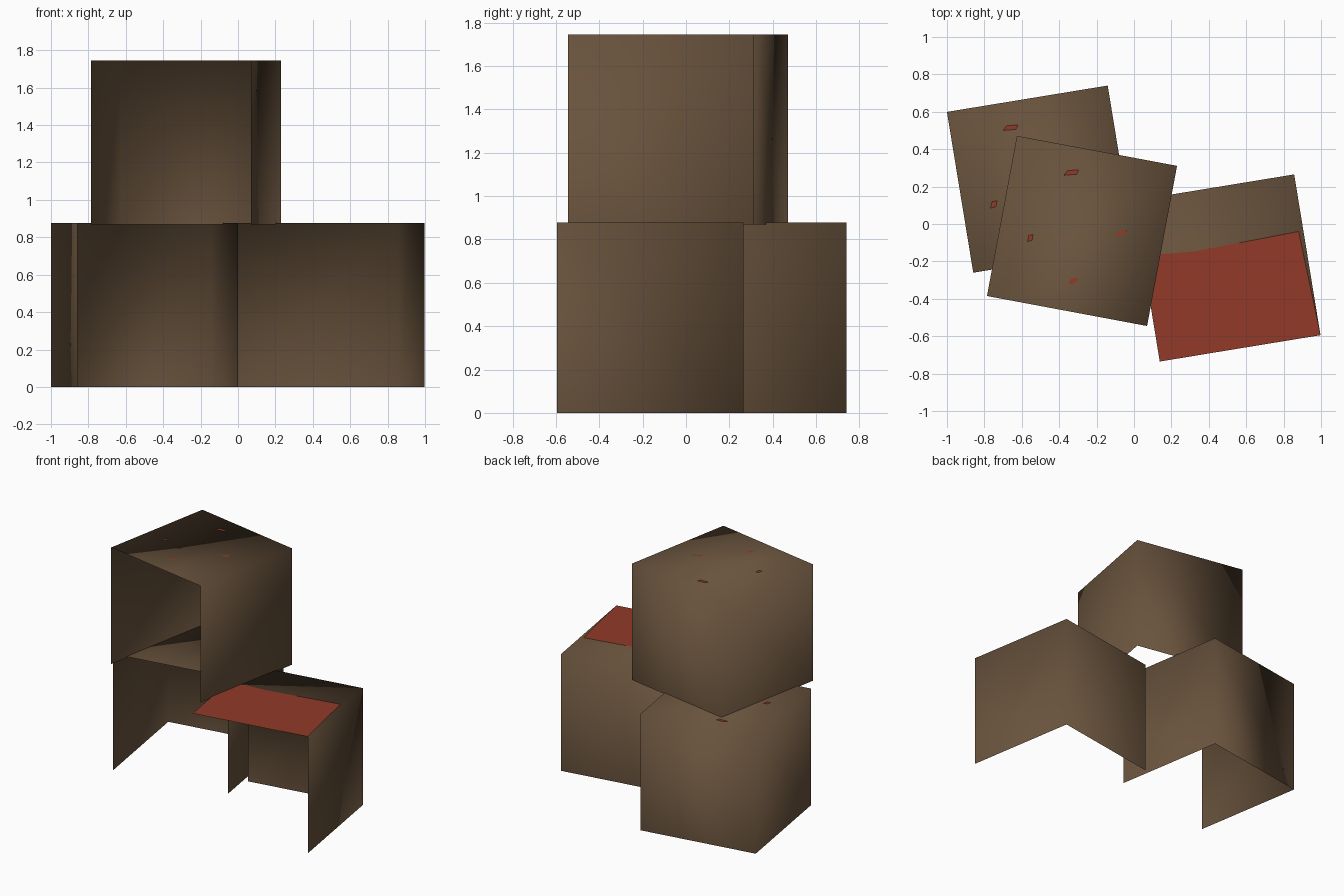
import bpy, bmesh
from math import radians
from mathutils import Matrix, Vector

if "Cube" in bpy.data.objects:
    bpy.data.objects.remove(bpy.data.objects["Cube"])

SIDE = 0.871
H = 0.877


def material(name, rgb):
    m = bpy.data.materials.new(name)
    m.diffuse_color = (*rgb, 1)
    m.use_nodes = True
    m.node_tree.nodes["Principled BSDF"].inputs["Base Color"].default_value = m.diffuse_color
    return m


BROWN = material("weathered_brown", (0.140, 0.086, 0.046))
RED = material("rust_red", (0.285, 0.042, 0.021))


def make_object(name, bm, mat, smooth):
    me = bpy.data.meshes.new(name)
    bm.to_mesh(me)
    bm.free()
    for p in me.polygons:
        p.use_smooth = smooth
    me.materials.append(mat)
    ob = bpy.data.objects.new(name, me)
    bpy.context.collection.objects.link(ob)
    return ob


# Thin-walled crate: a cube without the listed sides, smooth over its corners
def crate(name, x, y, z, angle, missing):
    bm = bmesh.new()
    bmesh.ops.create_cube(bm, size=1)
    bm.normal_update()
    gone = [f for f in bm.faces
            if any(f.normal.dot(Vector(d)) > 0.9 for d in missing)]
    bmesh.ops.delete(bm, geom=gone, context='FACES')
    mat = (Matrix.Translation((x, y, z + H / 2))
           @ Matrix.Rotation(radians(angle), 4, 'Z')
           @ Matrix.Diagonal((SIDE, SIDE, H, 1)))
    bm.transform(mat)
    make_object(name, bm, BROWN, True)


# Flat painted patch lying just above a crate top
def patch(name, points, z):
    bm = bmesh.new()
    bm.faces.new([bm.verts.new((px, py, z)) for px, py in points])
    make_object(name, bm, RED, False)


FRONT, LEFT, BOTTOM = (0, -1, 0), (-1, 0, 0), (0, 0, -1)

# Two crates on the ground and one stacked above
crate("left_crate", -0.50, 0.24, 0, 9.3, [FRONT, BOTTOM])
crate("right_crate", 0.497, -0.235, 0, 9.3, [FRONT, BOTTOM, LEFT])
crate("upper_crate", -0.278, -0.037, 0.868, -10.6, [FRONT, BOTTOM])

# Large red patch on the right crate
patch("red_top_panel", [(0.14, -0.735), (0.997, -0.594), (0.88, -0.04),
                        (0.33, -0.145), (0.05, -0.17)], H + 0.002)

# Small red paint marks
marks = [(-0.66, 0.515, 0.08, 0.03, 0), (-0.75, 0.105, 0.035, 0.04, 0),
         (-0.335, 0.275, 0.08, 0.03, 1), (-0.555, -0.075, 0.03, 0.04, 1),
         (-0.07, -0.05, 0.06, 0.03, 1), (-0.325, -0.305, 0.05, 0.035, 1)]
for i, (mx, my, w, d, upper) in enumerate(marks):
    w, d = w / 2, d / 2
    patch(f"paint_mark_{i + 1}",
          [(mx - w, my - d), (mx + w * 0.7, my - d * 0.6),
           (mx + w, my + d), (mx - w * 0.5, my + d * 0.7)],
          (0.868 if upper else 0) + H + 0.002)
